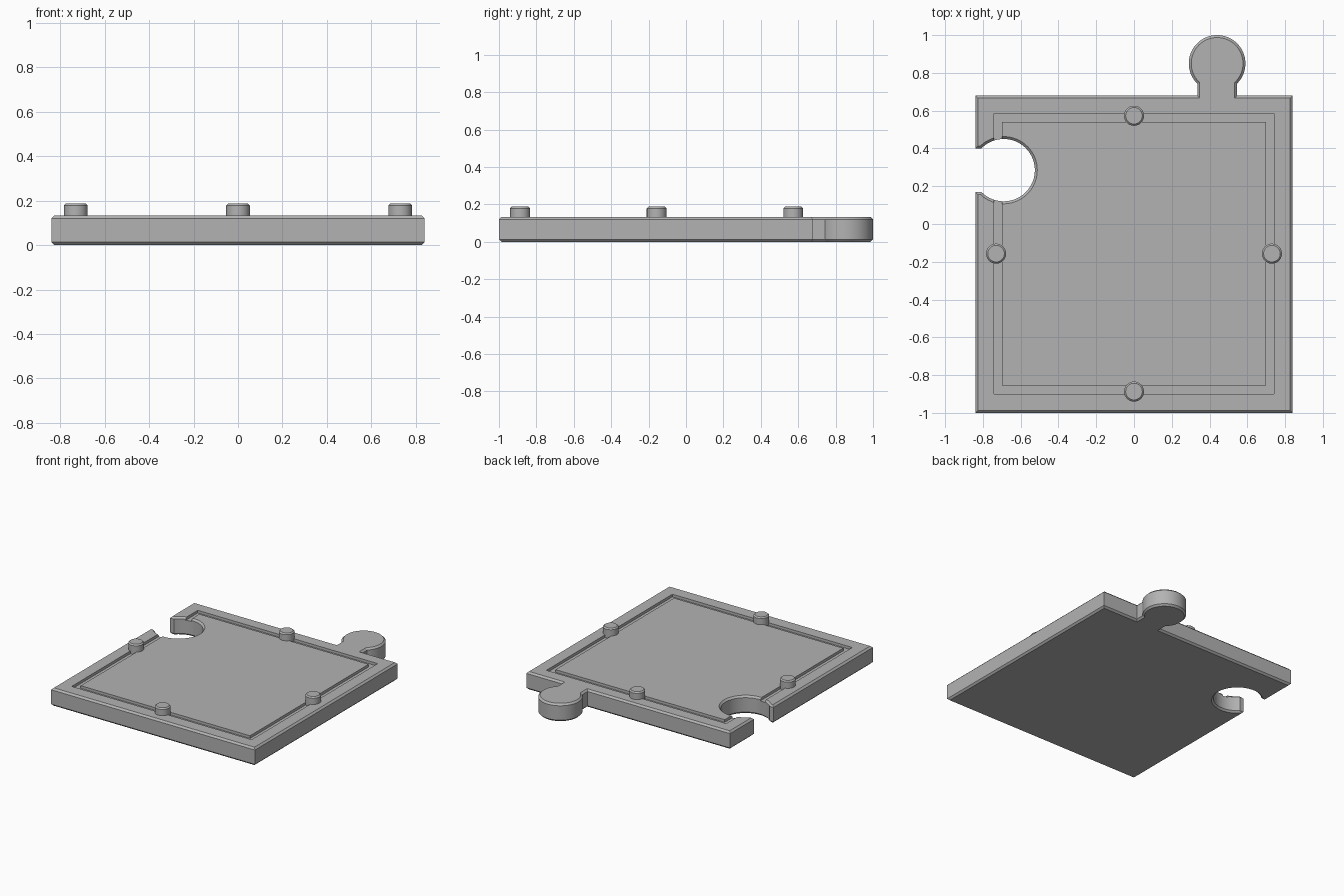
import bpy, bmesh
from math import sin, cos, pi, asin, sqrt

cube = bpy.data.objects.get("Cube")
if cube:
    bpy.data.objects.remove(cube, do_unlink=True)

HALF = 0.84          # half width of the square plate
MID_Y = -0.16        # plate centre in y
THICK = 0.133
CHAMFER = 0.013
GROOVE_DEPTH = 0.02

grey = bpy.data.materials.new("plain grey")
grey.use_nodes = True
colour = (0.45, 0.45, 0.45, 1)
grey.diffuse_color = colour
grey.node_tree.nodes["Principled BSDF"].inputs["Base Color"].default_value = colour


def make_object(name, bm):
    bmesh.ops.recalc_face_normals(bm, faces=bm.faces)
    mesh = bpy.data.meshes.new(name)
    bm.to_mesh(mesh)
    bm.free()
    mesh.materials.append(grey)
    obj = bpy.data.objects.new(name, mesh)
    bpy.context.collection.objects.link(obj)
    return obj


def activate(obj):
    bpy.ops.object.select_all(action='DESELECT')
    obj.select_set(True)
    bpy.context.view_layer.objects.active = obj


def prism(outline, z0, z1):
    """Extrude a closed outline from z0 up to z1."""
    bm = bmesh.new()
    base = bm.faces.new([bm.verts.new((x, y, z0)) for x, y in outline])
    new = bmesh.ops.extrude_face_region(bm, geom=[base], use_keep_orig=True)["geom"]
    for v in new:
        if isinstance(v, bmesh.types.BMVert):
            v.co.z = z1
    bmesh.ops.recalc_face_normals(bm, faces=bm.faces)
    return bm


def chamfer(bm, levels, width):
    """Bevel the rim edges lying at the given heights."""
    rims = [e for e in bm.edges
            if any(all(abs(v.co.z - z) < 1e-5 for v in e.verts) for z in levels)]
    bmesh.ops.bevel(bm, geom=rims, offset=width, offset_type='OFFSET',
                    segments=1, profile=0.5, affect='EDGES')


def arc(cx, cy, r, start, end, steps=56):
    return [(cx + r * cos(start + (end - start) * i / steps),
             cy + r * sin(start + (end - start) * i / steps))
            for i in range(steps + 1)]


# Plate outline: square with a round tab at the back and a round socket on its right
front, back = MID_Y - HALF, MID_Y + HALF
tab_x, tab_y, tab_r, neck = 0.44, 0.85, 0.15, 0.105
hole_x, hole_y, hole_r, mouth = -0.69, 0.285, 0.165, 0.115
a = asin(neck / tab_r)
b = asin(mouth / hole_r)
outline = [(-HALF, front), (HALF, front), (HALF, back), (tab_x + neck, back)]
outline += arc(tab_x, tab_y, tab_r, -pi / 2 + a, 3 * pi / 2 - a)
outline += [(tab_x - neck, back), (-HALF, back), (-HALF, hole_y + mouth)]
outline += arc(hole_x, hole_y, hole_r, pi - b, b - pi)
outline += [(-HALF, hole_y - mouth)]

bm = prism(outline, 0, THICK)
chamfer(bm, (0, THICK), CHAMFER)
plate = make_object("puzzle_plate", bm)


# Square groove running around the top
def square(h):
    return [(-h, MID_Y - h), (h, MID_Y - h), (h, MID_Y + h), (-h, MID_Y + h)]


bm = bmesh.new()
rings = [[bm.verts.new((x, y + 0.003, z)) for x, y in square(h)]
         for h, z in ((0.742, THICK - GROOVE_DEPTH), (0.742, THICK + 0.1),
                      (0.698, THICK + 0.1), (0.698, THICK - GROOVE_DEPTH))]
for i in range(4):
    p, q = rings[i], rings[(i + 1) % 4]
    for k in range(4):
        bm.faces.new((p[k], p[(k + 1) % 4], q[(k + 1) % 4], q[k]))
cutter = make_object("groove_cutter", bm)
cutter.hide_render = True

cut = plate.modifiers.new("groove", 'BOOLEAN')
cut.operation = 'DIFFERENCE'
cut.solver = 'EXACT'
cut.object = cutter
activate(plate)
bpy.ops.object.modifier_apply(modifier=cut.name)
bpy.data.objects.remove(cutter, do_unlink=True)
activate(plate)
bpy.ops.object.shade_smooth_by_angle()

# Four round pegs, one in the middle of each side, standing in the groove
REACH = 0.73
for side, dx, dy in (("front", 0, -1), ("back", 0, 1), ("left", 1, 0), ("right", -1, 0)):
    circle = arc(dx * REACH, MID_Y + 0.003 + dy * REACH, 0.053, 0, 2 * pi, 40)[:-1]
    bm = prism(circle, THICK - GROOVE_DEPTH - 0.01, 0.188)
    chamfer(bm, (0.188,), 0.009)
    activate(make_object(side + "_peg", bm))
    bpy.ops.object.shade_smooth_by_angle()
